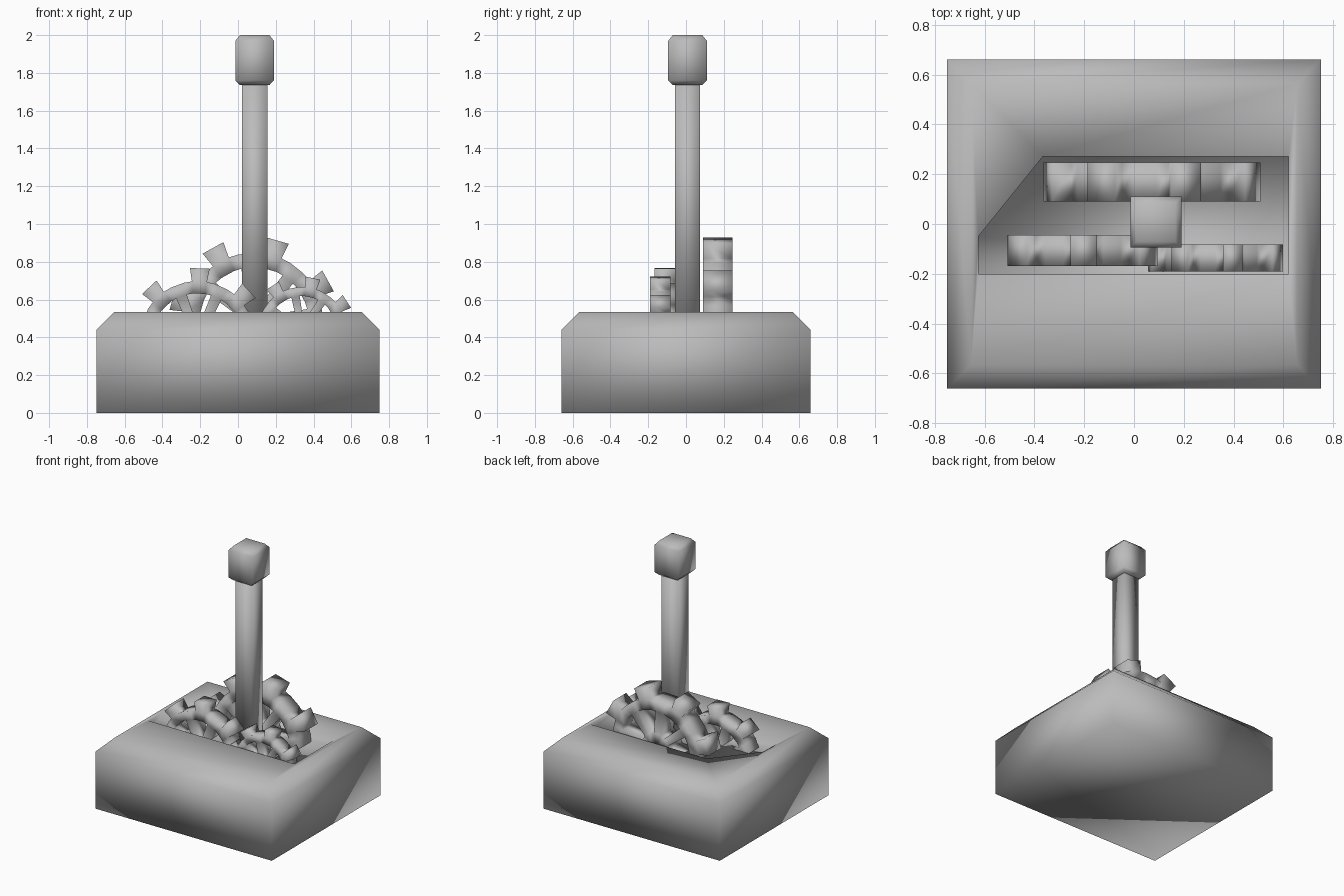
import bpy, bmesh, math
from mathutils import Vector

cube = bpy.data.objects.get("Cube")
if cube:
    bpy.data.objects.remove(cube, do_unlink=True)

# Single plain grey
grey = bpy.data.materials.new("plain grey")
COLOUR = (0.5, 0.5, 0.5, 1.0)
grey.diffuse_color = COLOUR
grey.use_nodes = True
for node in grey.node_tree.nodes:
    if node.type == 'BSDF_PRINCIPLED':
        node.inputs["Base Color"].default_value = COLOUR


def finish(bm, name):
    """Turn a bmesh into a fully smooth-shaded object."""
    bmesh.ops.remove_doubles(bm, verts=bm.verts, dist=1e-5)
    bmesh.ops.recalc_face_normals(bm, faces=bm.faces)
    for f in bm.faces:
        f.smooth = True
    mesh = bpy.data.meshes.new(name)
    bm.to_mesh(mesh)
    bm.free()
    mesh.materials.append(grey)
    obj = bpy.data.objects.new(name, mesh)
    bpy.context.collection.objects.link(obj)
    return obj


def ring(bm, points, z):
    return [bm.verts.new((x, y, z)) for x, y in points]


def rect(hx, hy, cx=0.0, cy=0.0):
    return [(cx - hx, cy - hy), (cx + hx, cy - hy),
            (cx + hx, cy + hy), (cx - hx, cy + hy)]


def bridge(bm, a, b):
    n = len(a)
    for i in range(n):
        j = (i + 1) % n
        bm.faces.new((a[i], a[j], b[j], b[i]))


def stack(bm, levels, cap_top=True):
    """Loft rectangles (hx, hy, z, cx, cy) and cap the ends."""
    rings = [ring(bm, rect(hx, hy, cx, cy), z) for hx, hy, z, cx, cy in levels]
    for a, b in zip(rings, rings[1:]):
        bridge(bm, a, b)
    bm.faces.new(rings[0])
    if cap_top:
        bm.faces.new(rings[-1])
    return rings[-1]


# Base box with chamfered top and a recessed opening for the gears
TOP, FLOOR = 0.535, 0.49
OPENING = [(-0.625, -0.2), (0.62, -0.2), (0.62, 0.272),
           (-0.365, 0.272), (-0.625, -0.05)]
bm = bmesh.new()
outer = stack(bm, [(0.75, 0.66, 0, 0, 0), (0.75, 0.66, 0.44, 0, 0),
                   (0.655, 0.565, TOP, 0, 0)], cap_top=False)
rim, floor = ring(bm, OPENING, TOP), ring(bm, OPENING, FLOOR)
bridge(bm, rim, floor)
bm.faces.new(floor)
edges = [bm.edges.get((loop[i - 1], loop[i]))
         for loop in (outer, rim) for i in range(len(loop))]
bmesh.ops.triangle_fill(bm, edges=edges, use_beauty=True, normal=(0, 0, 1))
finish(bm, "base_box")

# Lever shaft and its chamfered knob
CX, CY = 0.088, 0.008
bm = bmesh.new()
stack(bm, [(0.067, 0.067, 0.45, CX, CY), (0.067, 0.067, 1.75, CX, CY)])
finish(bm, "lever_shaft")
bm = bmesh.new()
stack(bm, [(0.078, 0.078, 1.735, CX, CY), (0.102, 0.102, 1.76, CX, CY),
           (0.102, 0.102, 1.97, CX, CY), (0.078, 0.078, 2.0, CX, CY)])
finish(bm, "lever_knob")


def gear(name, cx, cz, radius, y0, y1, first_deg, teeth=8):
    """Spoked gear facing the front: rim, flared teeth, spokes and hub."""
    bm = bmesh.new()
    root, inner, hub = radius * 0.81, radius * 0.64, radius * 0.26
    step = 360 / teeth

    def v(r, deg):
        a = math.radians(deg)
        return bm.verts.new((cx + r * math.cos(a), y0, cz + r * math.sin(a)))

    def quad(r0, r1, a0, a1, b0=None, b1=None):
        b0, b1 = (a0 if b0 is None else b0), (a1 if b1 is None else b1)
        bm.faces.new((v(r0, a0), v(r0, a1), v(r1, b1), v(r1, b0)))

    for i in range(teeth):
        a = first_deg + i * step
        cuts = [a - 7.5, a + 7.5, a + step / 2 - 7, a + step / 2 + 7,
                a + step - 7.5]
        for c0, c1 in zip(cuts, cuts[1:]):
            quad(inner, root, c0, c1)
        quad(root, radius, cuts[0], cuts[1], a - 8, a + 8)      # tooth
        quad(hub, inner, a + step / 2 - 14, a + step / 2 + 14,
             cuts[2], cuts[3])                                  # spoke
        quad(hub * 0.4, hub, a + step / 2 - 14, a + step / 2 + 14)
        quad(hub * 0.4, hub, a - step / 2 + 14, a + step / 2 - 14)
    bmesh.ops.remove_doubles(bm, verts=bm.verts, dist=1e-5)
    new = bmesh.ops.extrude_face_region(bm, geom=bm.faces[:])["geom"]
    bmesh.ops.translate(bm, vec=Vector((0, y1 - y0, 0)),
                        verts=[g for g in new if isinstance(g, bmesh.types.BMVert)])
    # The extrusion keeps the front faces, so the gear is closed
    return finish(bm, name)


gear("large_back_gear", 0.085, 0.482, 0.452, 0.09, 0.247, 29)
gear("front_gear_right", -0.215, 0.392, 0.377, -0.168, -0.045, 88)
gear("front_gear_left", 0.338, 0.435, 0.287, -0.19, -0.083, 78)
